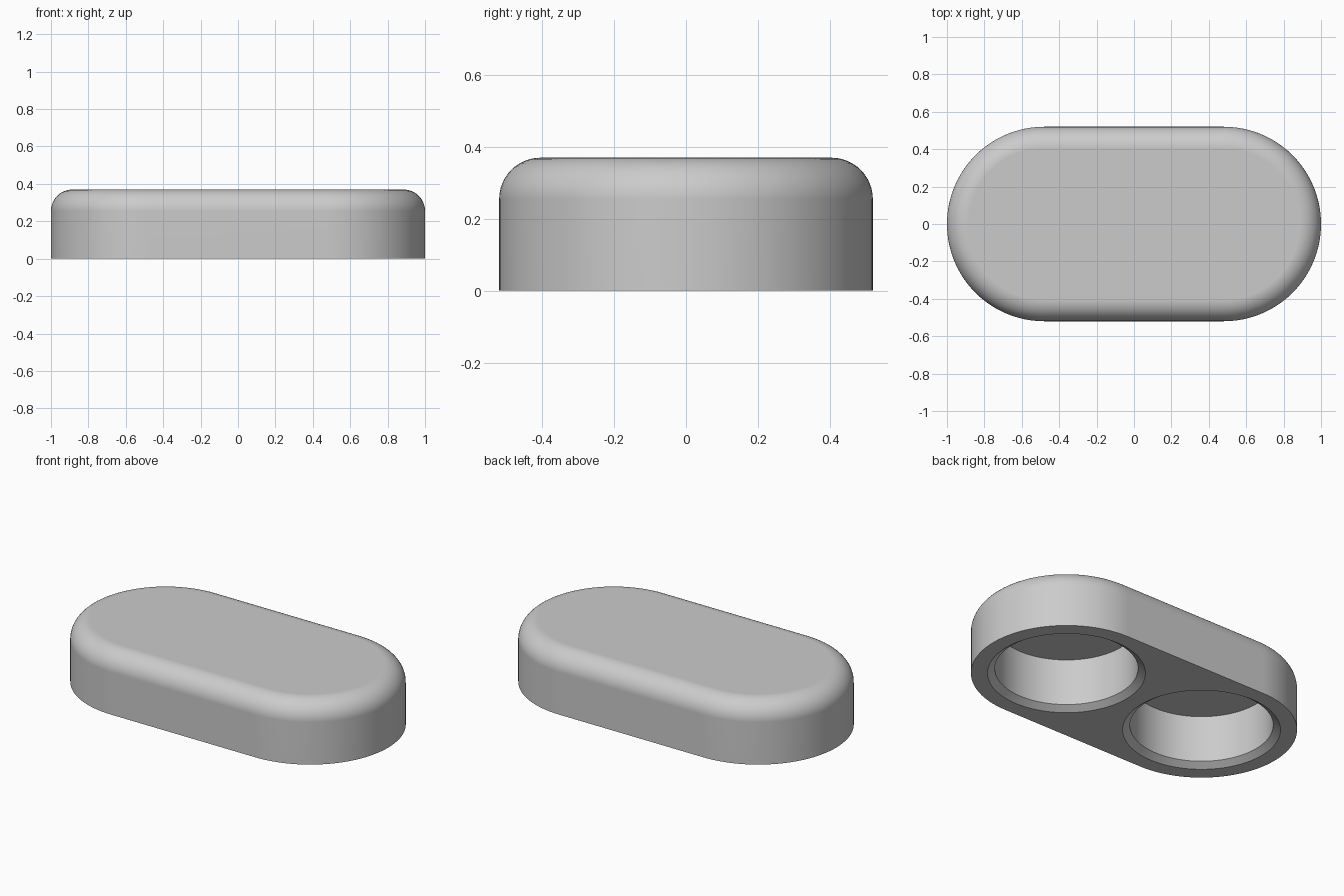
import bpy
import bmesh
from math import sin, cos, pi, radians

if "Cube" in bpy.data.objects:
    bpy.data.objects.remove(bpy.data.objects["Cube"], do_unlink=True)

CENTRE = 0.48      # x of each round end and of each pocket
RADIUS = 0.52
HEIGHT = 0.37
FILLET = 0.115
ARC = 48           # segments per half circle
STEPS = 12         # segments across the rounded top edge

grey = bpy.data.materials.new("plain_grey")
grey.use_nodes = True
grey.diffuse_color = (0.6, 0.6, 0.6, 1)
grey.node_tree.nodes["Principled BSDF"].inputs["Base Color"].default_value = (0.6, 0.6, 0.6, 1)


def loft(name, outline, profile):
    """Stack outline(radius) rings along a (radius, z) profile and cap both ends."""
    bm = bmesh.new()
    rings = [[bm.verts.new((x, y, z)) for x, y in outline(r)] for r, z in profile]
    for low, high in zip(rings, rings[1:]):
        for i in range(len(low)):
            j = (i + 1) % len(low)
            bm.faces.new((low[i], low[j], high[j], high[i]))
    bm.faces.new(rings[0][::-1])
    bm.faces.new(rings[-1])
    mesh = bpy.data.meshes.new(name)
    bm.to_mesh(mesh)
    bm.free()
    obj = bpy.data.objects.new(name, mesh)
    bpy.context.collection.objects.link(obj)
    mesh.materials.append(grey)
    return obj


def stadium(r):
    points = []
    for side, start in ((1, -pi / 2), (-1, pi / 2)):
        for i in range(ARC + 1):
            a = start + pi * i / ARC
            points.append((side * CENTRE + r * cos(a), r * sin(a)))
    return points


def circle_at(cx):
    return lambda r: [(cx + r * cos(pi * i / ARC), r * sin(pi * i / ARC))
                      for i in range(2 * ARC)]


# Body: straight walls and a rounded top edge
profile = [(RADIUS, 0)]
for i in range(STEPS + 1):
    a = pi / 2 * i / STEPS
    profile.append((RADIUS - FILLET + FILLET * cos(a), HEIGHT - FILLET + FILLET * sin(a)))
body = loft("body", stadium, profile)

# Two round pockets in the underside, each with a chamfered rim
pocket = [(0.46, -0.02), (0.43, 0), (0.39, 0.028), (0.39, 0.308)]
for side, label in ((1, "left"), (-1, "right")):
    cutter = loft(label + "_pocket_cutter", circle_at(side * CENTRE), pocket)
    cutter.hide_render = True
    cutter.hide_set(True)
    cut = body.modifiers.new(label + "_pocket", "BOOLEAN")
    cut.operation = "DIFFERENCE"
    cut.solver = "EXACT"
    cut.object = cutter

# Apply the cuts and remove the cutters
bpy.context.view_layer.objects.active = body
body.select_set(True)
for cut in list(body.modifiers):
    cutter = cut.object
    bpy.ops.object.modifier_apply(modifier=cut.name)
    bpy.data.objects.remove(cutter, do_unlink=True)

# Smooth curves, crisp rims, flat top
bpy.ops.object.shade_smooth_by_angle(angle=radians(25))
flat = body.modifiers.new("flat_top", "WEIGHTED_NORMAL")
flat.keep_sharp = True
